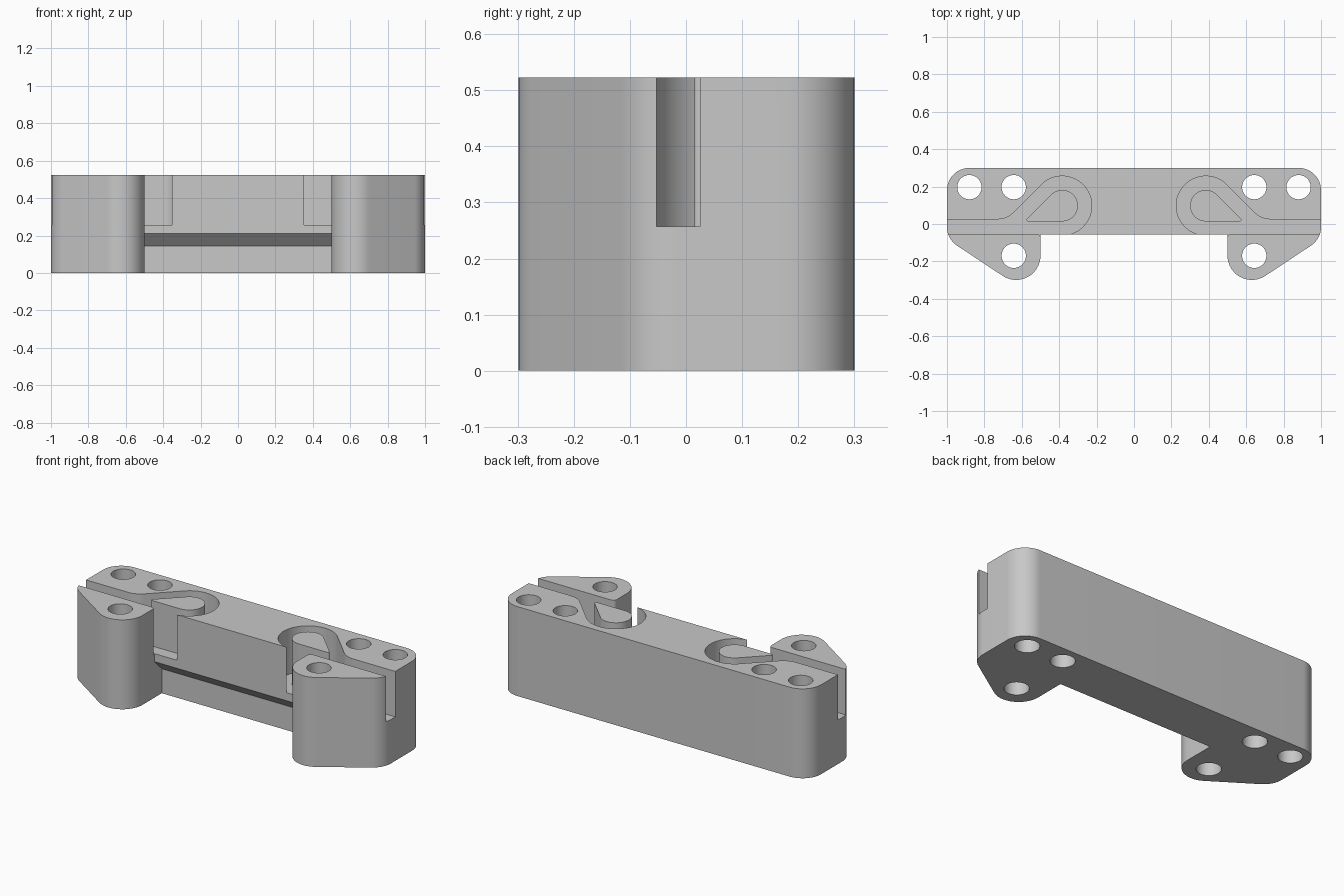
import bpy, bmesh, math
from mathutils import Vector, Matrix

old = bpy.data.objects.get("Cube")
if old:
    bpy.data.objects.remove(old, do_unlink=True)

HEIGHT, FLOOR = 0.523, 0.257
FRONT = -0.057

grey = bpy.data.materials.new("plain grey")
grey.use_nodes = True
grey.diffuse_color = (0.58, 0.58, 0.58, 1)
grey.node_tree.nodes["Principled BSDF"].inputs["Base Color"].default_value = grey.diffuse_color


def rounded(corners, steps=14):
    """Polygon from (x, y, radius) corners, each rounded by its radius."""
    out = []
    for i, (x, y, r) in enumerate(corners):
        p = Vector((x, y))
        if r == 0:
            out.append(p)
            continue
        a = (Vector(corners[i - 1][:2]) - p).normalized()
        b = (Vector(corners[(i + 1) % len(corners)][:2]) - p).normalized()
        half = a.angle(b) / 2
        centre = p + (a + b).normalized() * (r / math.sin(half))
        start = p + a * (r / math.tan(half)) - centre
        end = p + b * (r / math.tan(half)) - centre
        turn = math.atan2(start.x * end.y - start.y * end.x, start.dot(end))
        for k in range(steps + 1):
            out.append(centre + Matrix.Rotation(turn * k / steps, 2) @ start)
    return out


def circle(cx, cy, r, start=0, end=360, steps=48):
    angles = [math.radians(start + (end - start) * k / steps) for k in range(steps + 1)]
    if end - start == 360:
        angles.pop()
    return [Vector((cx + r * math.cos(t), cy + r * math.sin(t))) for t in angles]


def mirrored(points):
    return [Vector((-p.x, p.y)) for p in reversed(points)]


def prism(name, points, z0, z1, along_x=False):
    """Extrude a flat polygon along z, or a (y, z) polygon along x."""
    bm = bmesh.new()
    place = (lambda p: (z0, p.x, p.y)) if along_x else (lambda p: (p.x, p.y, z0))
    face = bm.faces.new([bm.verts.new(place(p)) for p in points])
    top = bmesh.ops.extrude_face_region(bm, geom=[face])["geom"]
    move = Vector((z1 - z0, 0, 0)) if along_x else Vector((0, 0, z1 - z0))
    bmesh.ops.translate(bm, verts=[v for v in top if isinstance(v, bmesh.types.BMVert)], vec=move)
    bmesh.ops.recalc_face_normals(bm, faces=bm.faces)
    mesh = bpy.data.meshes.new(name)
    bm.to_mesh(mesh)
    bm.free()
    mesh.materials.append(grey)
    ob = bpy.data.objects.new(name, mesh)
    bpy.context.collection.objects.link(ob)
    return ob


def cut(target, cutter):
    """Subtract the cutter, then discard it."""
    cutter.hide_render = True
    mod = target.modifiers.new("cut", "BOOLEAN")
    mod.operation, mod.solver, mod.object = "DIFFERENCE", "EXACT", cutter
    bpy.context.view_layer.objects.active = target
    bpy.ops.object.modifier_apply(modifier=mod.name)
    bpy.data.objects.remove(cutter, do_unlink=True)


# Main block with two rounded feet reaching forward
half = rounded([(0, 0.3, 0), (1, 0.3, 0.12), (1, -0.08, 0.12),
                (0.5, -0.411, 0.13), (0.5, FRONT, 0), (0, FRONT, 0)], 20)
body = prism("bracket_body", half + mirrored(half)[1:-1], 0, HEIGHT)

# Undercut along the lower front, with a sloping roof
undercut = [Vector(p) for p in ((-0.1, -0.1), (0.01, -0.1), (0.01, 0.143), (-0.1, 0.253))]
cut(body, prism("undercut_cutter", undercut, -0.5, 0.5, along_x=True))

# Cable channel looping round a teardrop post
cx, cy, r_out, r_in = 0.384, 0.098, 0.158, 0.084
loop = circle(cx, cy, r_out, 45, 259)
channel = rounded(
    [(1.1, -0.053, 0), (1.1, 0.025, 0), (0.68, 0.025, 0.12)]
    + [(p.x, p.y, 0) for p in loop]
    + [(loop[-1].x, -0.1, 0), (0.5, -0.1, 0), (0.5, -0.053, 0.022)])
tip_x = cx + r_in * (1 + math.sqrt(2))
post = rounded([(p.x, p.y, 0) for p in circle(cx, cy, r_in, 45, 270)]
               + [(tip_x, cy - r_in, 0.009)])

for side, flip in (("left", lambda p: p), ("right", mirrored)):
    channel_cutter = prism(side + "_channel_cutter", flip(channel), FLOOR, HEIGHT + 0.1)
    cut(channel_cutter, prism(side + "_post", flip(post), FLOOR - 0.1, HEIGHT + 0.2))
    cut(body, channel_cutter)
    # Screw holes right through
    for x, y in ((0.88, 0.197), (0.643, 0.197), (0.643, -0.17)):
        cut(body, prism("hole_cutter", flip(circle(x, y, 0.065)), -0.1, HEIGHT + 0.1))

# Smooth curved walls, sharp edges
bpy.ops.object.select_all(action="DESELECT")
body.select_set(True)
bpy.context.view_layer.objects.active = body
bpy.ops.object.shade_smooth_by_angle(angle=math.radians(30))
